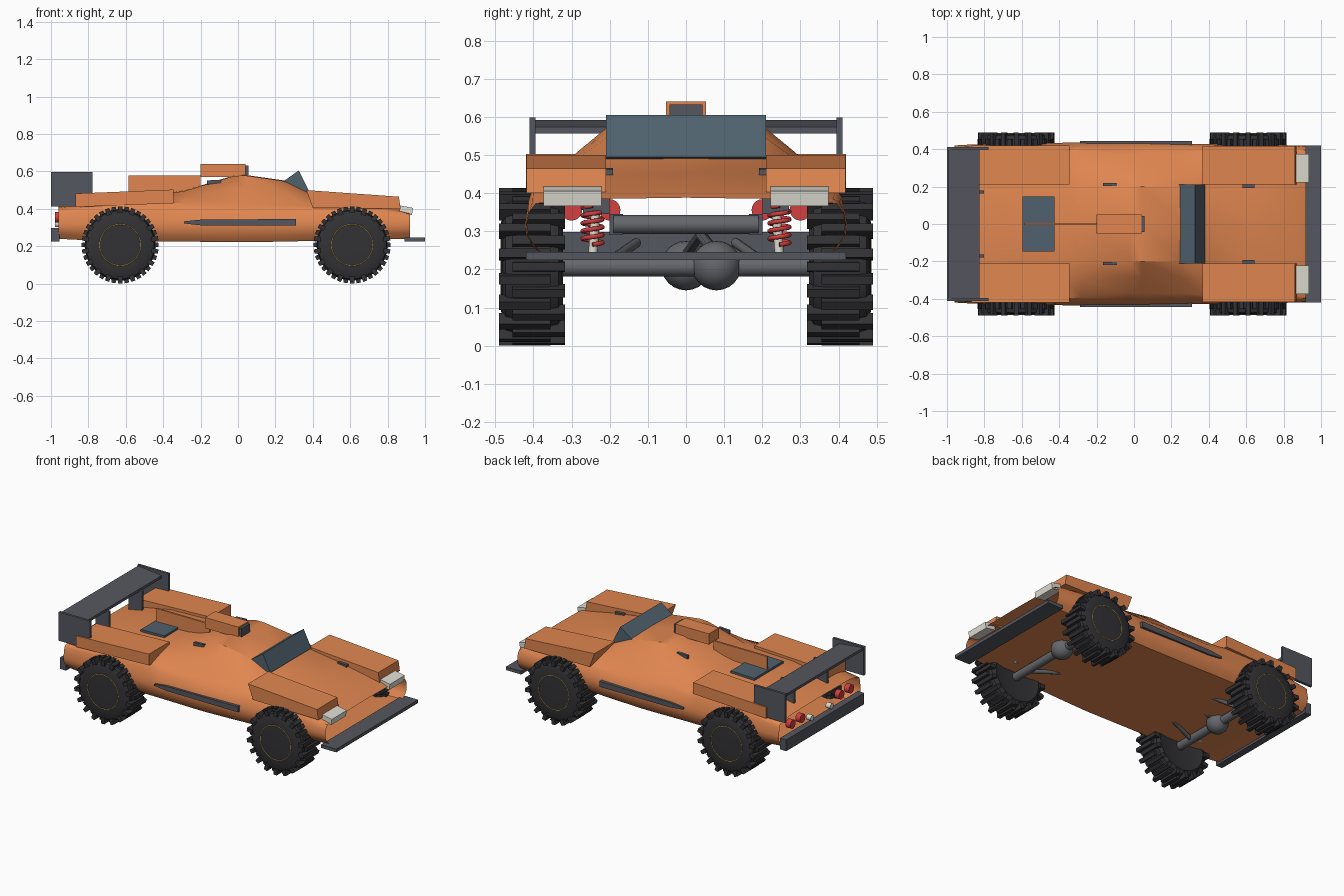
import bpy, bmesh
from math import sin, cos, pi
from mathutils import Vector, Matrix

if "Cube" in bpy.data.objects:
    bpy.data.objects.remove(bpy.data.objects["Cube"])

def mat(name, *c):
    m = bpy.data.materials.new(name)
    m.diffuse_color = (*c, 1)
    m.use_nodes = True
    m.node_tree.nodes["Principled BSDF"].inputs["Base Color"].default_value = m.diffuse_color
    return m

ORANGE = mat("orange_paint", .75, .24, .08)
DARK = mat("dark_trim", .09, .095, .115)
RUBBER = mat("rubber", .032, .032, .036)
GLASS = mat("tinted_glass", .08, .12, .155)
LAMP = mat("lamp_white", .75, .74, .66)
RED = mat("lamp_red", .65, .05, .05)
GOLD = mat("gold", .65, .45, .05)
STEEL = mat("steel", .13, .135, .15)

def make(name, verts, faces, m, smooth=False):
    me = bpy.data.meshes.new(name)
    bm = bmesh.new()
    vs = [bm.verts.new(v) for v in verts]
    for f in faces:
        bm.faces.new([vs[i] for i in f])
    bmesh.ops.remove_doubles(bm, verts=bm.verts, dist=1e-5)
    bmesh.ops.recalc_face_normals(bm, faces=bm.faces)
    bm.to_mesh(me)
    bm.free()
    ob = bpy.data.objects.new(name, me)
    bpy.context.collection.objects.link(ob)
    me.materials.append(m)
    if smooth:
        bpy.ops.object.select_all(action='DESELECT')
        ob.select_set(True)
        bpy.context.view_layer.objects.active = ob
        bpy.ops.object.shade_smooth_by_angle(angle=.6)
    return ob

def prism(name, pts, y0, y1, m):
    """Side profile (x, z) extruded from y0 to y1."""
    n = len(pts)
    verts = [(x, y, z) for y in (y0, y1) for x, z in pts]
    faces = [range(n), range(n, 2 * n)]
    faces += [(i, (i + 1) % n, n + (i + 1) % n, n + i) for i in range(n)]
    return make(name, verts, faces, m)

def box(name, x0, x1, y0, y1, z0, z1, m):
    return prism(name, [(x0, z0), (x1, z0), (x1, z1), (x0, z1)], y0, y1, m)

def lathe(name, prof, c, m, axis='Y', n=40):
    """Revolve (radius, offset) pairs about an axis through c."""
    verts, k = [], len(prof)
    for i in range(n):
        a = 2 * pi * i / n
        for r, h in prof:
            u, v = r * cos(a), r * sin(a)
            p = (u, h, v) if axis == 'Y' else (h, u, v)
            verts.append(Vector(c) + Vector(p))
    faces = [(i * k + j, i * k + j + 1, (i + 1) % n * k + j + 1, (i + 1) % n * k + j)
             for i in range(n) for j in range(k - 1)]
    me = make(name, verts, [f for f in faces], m, True)
    return me

def tube(name, path, r, m, n=10):
    """Round rod swept along a path."""
    cu = bpy.data.curves.new(name, 'CURVE')
    cu.dimensions = '3D'
    cu.bevel_depth = r
    cu.bevel_resolution = 2
    cu.use_fill_caps = True
    sp = cu.splines.new('POLY')
    sp.points.add(len(path) - 1)
    for p, q in zip(sp.points, path):
        p.co = (*q, 1)
    ob = bpy.data.objects.new(name, cu)
    bpy.context.collection.objects.link(ob)
    cu.materials.append(m)
    return ob

# Body shell: open-ended loft; x, floor, width, shoulder y/z, top y/z
stations = [
    (-.96, .24, .42, .40, .39, .30, .41), (-.87, .235, .425, .405, .40, .30, .428),
    (-.63, .23, .43, .41, .425, .24, .475), (-.35, .225, .435, .40, .43, .22, .485),
    (-.28, .225, .435, .39, .43, .21, .497), (-.02, .222, .435, .37, .43, .20, .576),
    (.04, .222, .435, .37, .43, .20, .578), (.25, .225, .43, .37, .42, .205, .548),
    (.37, .228, .427, .38, .412, .21, .488), (.63, .235, .425, .40, .42, .21, .45),
    (.87, .24, .42, .385, .385, .21, .403), (.92, .24, .417, .37, .375, .21, .385)]
verts, faces = [], []
for x, zb, w, ws, zs, wt, zt in stations:
    half = [(w - .04, zb), (w - .015, zb + .03), (w - .003, .29), (w, .32), (w - .006, .35),
            ((w + ws) / 2, (zs + .37) / 2), (ws, zs), ((ws + wt) / 2, (zs + zt) / 2 + .004), (wt, zt)]
    ring = half + [(0, zt + .003)] + [(-y, z) for y, z in reversed(half)]
    verts += [(x, y, z) for y, z in ring]
k = len(verts) // len(stations)
for s in range(len(stations) - 1):
    faces += [(s * k + i, s * k + (i + 1) % k, (s + 1) * k + (i + 1) % k, (s + 1) * k + i) for i in range(k)]
make("body_shell", verts, faces, ORANGE, True)

# Centre top parts
box("roof_scoop", -.20, .04, -.052, .052, .57, .64, ORANGE)
box("scoop_intake", .03, .057, -.043, .043, .575, .632, DARK)
box("dorsal_fin", -.585, -.2, -.006, .006, .47, .578, ORANGE)
prism("windscreen", [(.24, .545), (.325, .605), (.38, .495), (.36, .485)], -.21, .21, GLASS)
prism("rear_window", [(-.595, .478), (-.425, .483), (-.425, .497), (-.595, .493)], -.148, .148, GLASS)

# Bumpers and rear wing
box("front_splitter", .89, 1.0, -.42, .42, .225, .246, DARK)
box("rear_bumper", -1.0, -.955, -.40, .40, .225, .298, DARK)
prism("wing_blade", [(-.995, .575), (-.825, .556), (-.825, .574), (-.995, .592)], -.40, .40, DARK)

def wheel(name, cx, s):
    cy, cz = s * .405, .207
    prof = [(0, -.07), (.10, -.07), (.16, -.083), (.182, -.07), (.19, -.04), (.19, .04),
            (.182, .068), (.165, .077), (.11, .08), (0, .082)]
    lathe(name + "_tyre", [(r, s * h) for r, h in prof], (cx, cy, cz), RUBBER, n=48)
    ring = [(.11 + .002 * cos(t * pi / 3), s * .08 + .002 * sin(t * pi / 3)) for t in range(7)]
    lathe(name + "_rim_ring", ring, (cx, cy, cz), GOLD, n=48)
    # staggered tread lugs, joined in one mesh
    verts, faces, n = [], [], 36
    for i in range(n):
        y0, y1 = (-.088, .05) if i % 2 else (-.05, .085)
        R = Matrix.Rotation(2 * pi * i / n, 4, 'Y')
        b = len(verts)
        for y in (y0, y1):
            for x, z in ((-.0135, .17), (.0135, .17), (.0115, .206), (-.0115, .206)):
                verts.append(Vector((cx, cy, cz)) + R @ Vector((x, s * y, z)))
        faces += [tuple(b + j for j in f) for f in
                  ((0, 1, 2, 3), (4, 5, 6, 7), (0, 1, 5, 4), (1, 2, 6, 5), (2, 3, 7, 6), (3, 0, 4, 7))]
    make(name + "_tread", verts, faces, RUBBER)

for s, side in ((1, "left"), (-1, "right")):
    # Fender blocks, lamps, skirts, clips
    prism("front_fender_" + side, [(.40, .405), (.87, .40), (.86, .465), (.365, .50)], s * .21, s * .418, ORANGE)
    prism("rear_fender_" + side, [(-.87, .41), (-.345, .43), (-.345, .503), (-.87, .482)], s * .21, s * .42, ORANGE)
    prism("headlight_" + side, [(.86, .378), (.93, .366), (.936, .405), (.866, .418)], s * .222, s * .374, LAMP)
    prism("side_skirt_" + side, [(-.29, .322), (-.2, .312), (.31, .31), (.31, .346), (-.2, .342), (-.29, .333)],
          s * .40, s * .445, DARK)
    prism("roof_clip_" + side, [(-.165, .53), (-.09, .54), (-.09, .556), (-.165, .552)], s * .203, s * .22, DARK)
    prism("hood_clip_" + side, [(.58, .45), (.645, .44), (.645, .463), (.58, .466)], s * .192, s * .212, DARK)
    box("wing_endplate_" + side, -1.0, -.777, s * .395, s * .411, .412, .598, DARK)
    box("wing_strut_" + side, -.90, -.802, s * .163, s * .178, .41, .565, DARK)
    # Tail lamps
    for y, z, r, m, nm in ((.30, .356, .028, RED, "outer"), (.20, .356, .028, RED, "inner"), (.10, .32, .018, LAMP, "reverse")):
        lathe(f"tail_lamp_{nm}_{side}", [(0, -.978), (r, -.978), (r, -.945), (0, -.945)], (0, s * y, z), m, 'X', 20)
    # Chassis rail
    box("chassis_rail_" + side, -.72, .72, s * .165, s * .2, .29, .345, DARK)
    for cx, end in ((-.63, "rear"), (.61, "front")):
        wheel(f"{end}_{side}_wheel", cx, s)
        d = 1 if cx > 0 else -1
        # Coil-over shock and suspension links
        pts = []
        for i in range(61):
            a = i / 12 * 2 * pi
            pts.append((cx + d * .08 + .026 * cos(a), s * .245 + .026 * sin(a), .265 + .0017 * i))
        tube(f"{end}_{side}_spring", pts, .006, RED)
        tube(f"{end}_{side}_shock", [(cx + d * .08, s * .245, .23), (cx + d * .08, s * .235, .38)], .012, LAMP)
        box(f"{end}_{side}_shock_tower", cx + d * .06, cx + d * .1, s * .2, s * .27, .345, .385, DARK)
        tube(f"{end}_{side}_link", [(cx, s * .23, .2), (cx - d * .35, s * .13, .27)], .013, STEEL)

# Axles, differentials, cross tubes and drive shaft
for cx, dy, end in ((-.63, 0, "rear"), (.61, .08, "front")):
    lathe(end + "_axle", [(0, -.36), (.026, -.36), (.026, .36), (0, .36)], (cx, 0, .207), STEEL, n=20)
    ball = [(.065 * sin(pi * i / 12), -.065 * cos(pi * i / 12)) for i in range(13)]
    lathe(end + "_differential", ball, (cx, dy, .21), STEEL, n=24)
    x = cx + (.1 if cx > 0 else -.1)
    lathe(end + "_cross_tube", [(0, -.19), (.025, -.19), (.025, .19), (0, .19)], (x, 0, .318), STEEL, n=16)
tube("drive_shaft", [(-.6, 0, .235), (0, .04, .29), (.58, .08, .235)], .015, STEEL)
